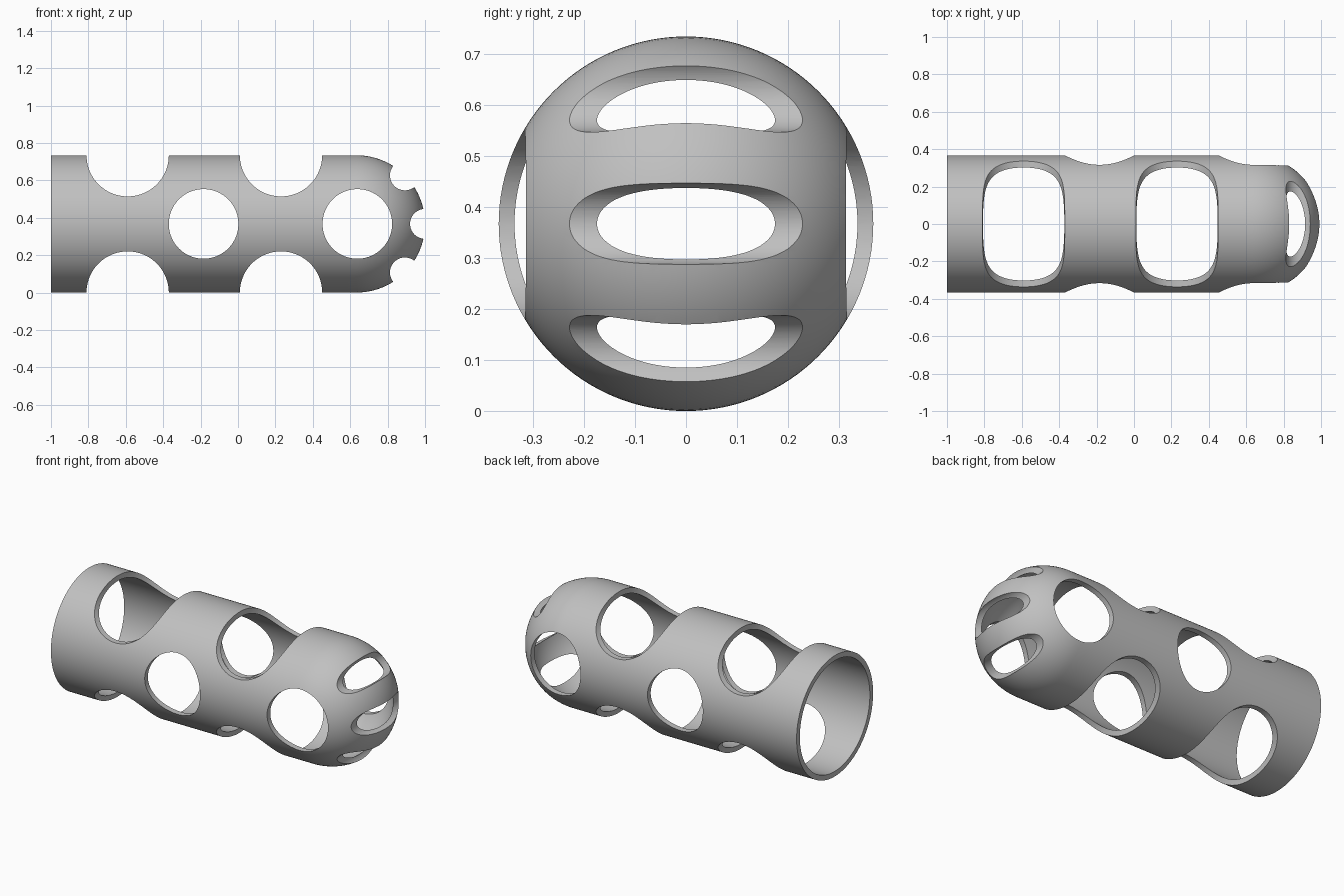
import bpy
import bmesh
from math import sin, cos, pi, radians
from mathutils import Matrix, Vector

cube = bpy.data.objects.get("Cube")
if cube:
    bpy.data.objects.remove(cube, do_unlink=True)

R_OUT, R_IN = 0.367, 0.336     # wall radii
NOSE_X = 1 - R_OUT             # centre of the domed end
AXIS_Z = R_OUT
SEGS, DOME, RINGS = 128, 24, 32

grey = bpy.data.materials.new("plain grey")
grey.use_nodes = True
color = (0.53, 0.53, 0.53, 1)
grey.diffuse_color = color
grey.node_tree.nodes["Principled BSDF"].inputs["Base Color"].default_value = color


def make_object(name, bm):
    mesh = bpy.data.meshes.new(name)
    bm.to_mesh(mesh)
    bm.free()
    obj = bpy.data.objects.new(name, mesh)
    bpy.context.collection.objects.link(obj)
    mesh.materials.append(grey)
    return obj


def wall_profile(r):
    """Straight wall from the open end, then a quarter circle to the pole."""
    straight = [Vector((-1 + (NOSE_X + 1) * i / RINGS, 0, r)) for i in range(RINGS)]
    arc = [Vector((NOSE_X + r * sin(a), 0, r * cos(a)))
           for a in (pi / 2 * i / DOME for i in range(DOME))]
    return straight + arc + [Vector((NOSE_X + r, 0, 0))]


# Hollow domed tube, turned about its long axis
bm = bmesh.new()
points = wall_profile(R_OUT)[::-1] + wall_profile(R_IN)
verts = [bm.verts.new(p) for p in points]
edges = [bm.edges.new(pair) for pair in zip(verts, verts[1:])
         if not (abs(pair[0].co.z) < 1e-6 and abs(pair[1].co.z) < 1e-6)]
bmesh.ops.spin(bm, geom=verts + edges, cent=(0, 0, 0), axis=(1, 0, 0),
               angle=2 * pi, steps=SEGS, use_merge=False)
bmesh.ops.remove_doubles(bm, verts=bm.verts, dist=1e-5)
bmesh.ops.translate(bm, verts=bm.verts, vec=(0, 0, AXIS_Z))
bmesh.ops.recalc_face_normals(bm, faces=bm.faces)
tube = make_object("perforated_tube", bm)

# Hole positions (x, z, radius), all bored straight across the tube
holes = [(x, AXIS_Z, 0.186) for x in (-0.184, 0.638)]
holes += [(x, z, 0.22) for x in (-0.59, 0.23) for z in (0, 2 * AXIS_Z)]
holes += [(NOSE_X + R_OUT * cos(a), AXIS_Z + R_OUT * sin(a), 0.08)
          for a in (-pi / 4, 0, pi / 4)]

bm = bmesh.new()
for x, z, r in holes:
    place = Matrix.Translation((x, 0, z)) @ Matrix.Rotation(pi / 2, 4, 'X')
    bmesh.ops.create_cone(bm, cap_ends=True, segments=96, radius1=r, radius2=r,
                          depth=1, matrix=place)
cutter = make_object("hole_cutter", bm)
cutter.hide_render = True

# Bore the holes and keep the result as plain mesh
mod = tube.modifiers.new("holes", 'BOOLEAN')
mod.operation = 'DIFFERENCE'
mod.solver = 'EXACT'
mod.object = cutter
bpy.ops.object.select_all(action='DESELECT')
tube.select_set(True)
bpy.context.view_layer.objects.active = tube
bpy.ops.object.modifier_apply(modifier=mod.name)
bpy.data.objects.remove(cutter, do_unlink=True)
bpy.ops.object.shade_smooth_by_angle(angle=radians(30))
